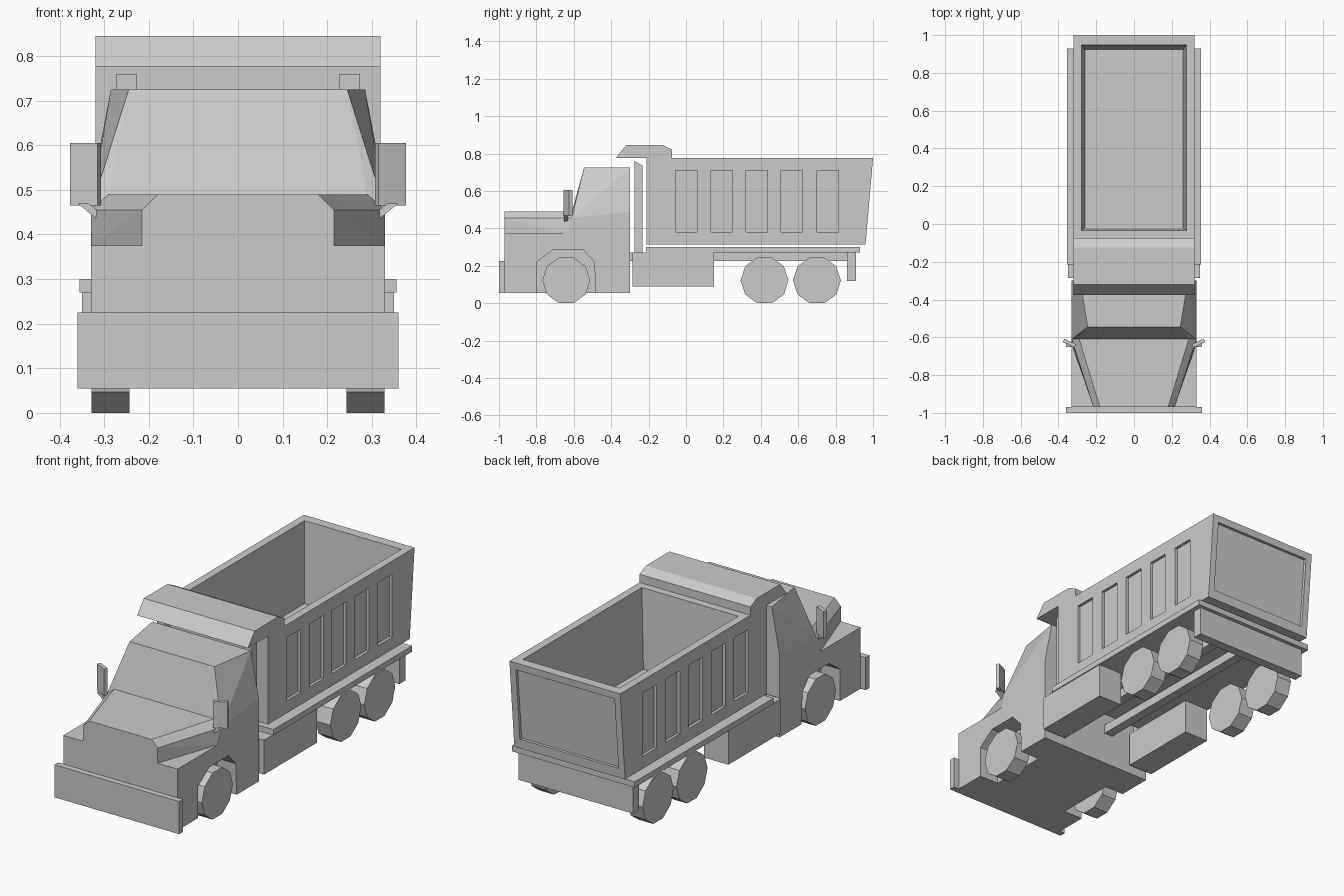
import bpy, bmesh, math
from mathutils import Vector

if "Cube" in bpy.data.objects:
    bpy.data.objects.remove(bpy.data.objects["Cube"])


def finish(name, bm):
    bmesh.ops.recalc_face_normals(bm, faces=bm.faces)
    me = bpy.data.meshes.new(name)
    bm.to_mesh(me)
    bm.free()
    ob = bpy.data.objects.new(name, me)
    bpy.context.collection.objects.link(ob)
    return ob


def add_hull(bm, pts):
    vs = [bm.verts.new(p) for p in pts]
    r = bmesh.ops.convex_hull(bm, input=vs)
    faces = [g for g in r["geom"] if isinstance(g, bmesh.types.BMFace)]
    edges = list({e for f in faces for e in f.edges})
    bmesh.ops.dissolve_limit(bm, angle_limit=0.005, verts=vs, edges=edges)


def box_pts(x0, x1, y0, y1, z0, z1):
    return [(x, y, z) for x in (x0, x1) for y in (y0, y1) for z in (z0, z1)]


def both(pts):
    return list(pts) + [(-x, y, z) for x, y, z in pts]


def hulls(name, *groups):
    """One object made of several convex solids."""
    bm = bmesh.new()
    for g in groups:
        add_hull(bm, g)
    return finish(name, bm)


def pair(name, pts):
    """Separate left and right copies of a convex solid."""
    hulls("right_" + name, pts)
    hulls("left_" + name, [(-x, y, z) for x, y, z in pts])


def prism(name, profile, half):
    """Side profile (y, z) extruded across x."""
    bm = bmesh.new()
    f = bm.faces.new([bm.verts.new((-half, y, z)) for y, z in profile])
    r = bmesh.ops.extrude_face_region(bm, geom=[f])
    bmesh.ops.translate(bm, vec=(2 * half, 0, 0),
                        verts=[g for g in r["geom"] if isinstance(g, bmesh.types.BMVert)])
    return finish(name, bm)


def cut(ob, cutter):
    m = ob.modifiers.new("cut", "BOOLEAN")
    m.operation, m.solver, m.object = "DIFFERENCE", "EXACT", cutter
    dg = bpy.context.evaluated_depsgraph_get()
    me = bpy.data.meshes.new_from_object(ob.evaluated_get(dg))
    ob.modifiers.clear()
    ob.data = me
    bpy.data.objects.remove(cutter)


# cab lower body with wheel arches
cab = prism("cab_body", [(-.97, .055), (-.97, .375), (-.64, .375), (-.61, .455),
                         (-.30, .49), (-.30, .055)], .33)
arch = [(-.80, 0), (-.80, .22), (-.71, .285), (-.55, .285), (-.49, .22), (-.48, 0)]
cut(cab, hulls("arch_cutter", *[[(s * x, y, z) for x in (.22, .5) for y, z in arch]
                                for s in (-1, 1)]))

# tapered hood and cab upper
hulls("hood", both([(.18, -.97, .49), (.215, -.97, .455), (.215, -.97, .375),
                    (.29, -.61, .49), (.33, -.61, .455), (.33, -.635, .375), (.33, -.61, .375)]))
hulls("cab_top", both([(.29, -.61, .49), (.33, -.61, .455), (.33, -.30, .49), (.33, -.30, .455),
                       (.245, -.545, .725), (.285, -.30, .725)]))
hulls("front_bumper", box_pts(-.36, .36, -1, -.968, .055, .225))

# mirrors and their arms
across, thick = Vector((.062, .03, 0)), Vector((-.008, .018, 0))
p = Vector((.315, -.655, .465))
pair("mirror", [tuple(p + a * across + b * thick + Vector((0, 0, c)))
                for a in (0, 1) for b in (0, 1) for c in (0, .14)])
pair("mirror_arm", [(x, y, z) for y in (-.652, -.63)
                    for x, z in ((.305, .425), (.305, .445), (.335, .47), (.36, .47))])

# exhaust stacks behind the cab
pair("exhaust_stack", [(x, y, z) for x in (.228, .273)
                       for y, z in ((-.275, .26), (-.275, .76), (-.232, .26), (-.232, .735))])

# chassis
pair("side_tank", box_pts(.21, .35, -.285, .15, .09, .27))
pair("frame_rail", box_pts(.06, .11, -.30, .90, .225, .272))
hulls("bed_frame", box_pts(-.355, .355, -.215, .93, .27, .30))
hulls("rear_plate", box_pts(-.33, .33, .86, .91, .12, .272))

# dump bed with cab visor
bed = prism("dump_bed", [(-.21, .315), (.96, .315), (1, .777), (-.075, .777), (-.075, .82),
                         (-.125, .845), (-.32, .845), (-.375, .777), (-.21, .777)], .32)
cut(bed, hulls("cavity_cutter", both([(.28, -.035, .80), (.28, .95, .80),
                                      (.26, -.02, .36), (.26, .92, .36)])))


# recessed side panels and tailgate panel
def tail(z):
    return .96 + .04 * (z - .315) / .462


panels = [box_pts(*sorted((s * .305, s * .4)), y, y + .115, .38, .71)
          for s in (-1, 1) for y in (-.055, .133, .32, .508, .70)]
panels.append(both([(.285, tail(z) + d, z) for z in (.365, .74) for d in (-.015, .1)]))
cut(bed, hulls("panel_cutter", *panels))

# ten-sided wheels
ring = [(math.cos(i * math.pi / 5) * .128, math.sin(i * math.pi / 5) * .128) for i in range(10)]
for label, yc in (("front", -.64), ("middle", .42), ("rear", .70)):
    pair(label + "_wheel", [(x, yc + a, .122 + b) for x in (.243, .329) for a, b in ring])
